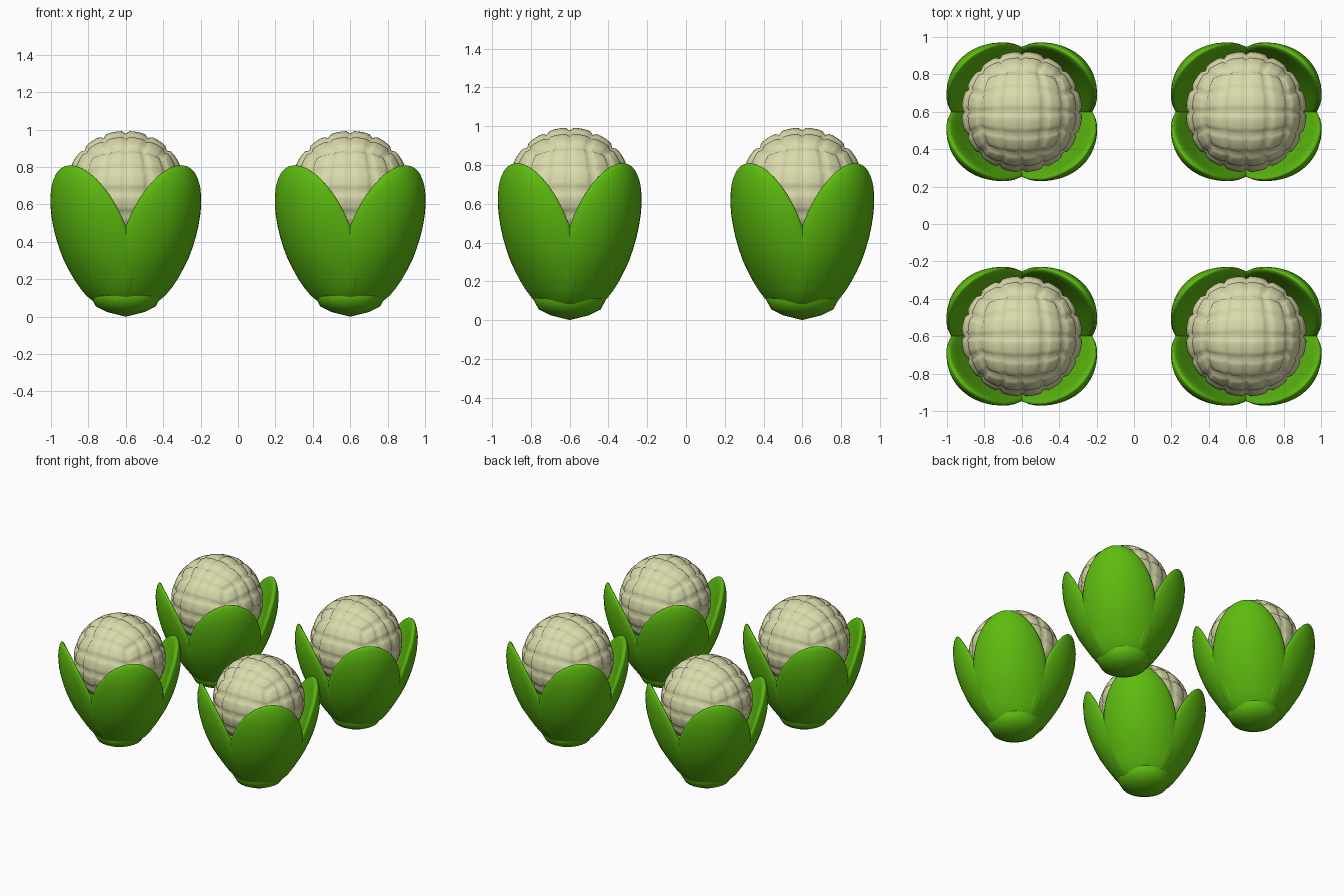
import bpy, bmesh, math
from mathutils import Vector, Matrix

if "Cube" in bpy.data.objects:
    bpy.data.objects.remove(bpy.data.objects["Cube"])


def material(name, rgb):
    m = bpy.data.materials.new(name)
    m.diffuse_color = (*rgb, 1)
    m.use_nodes = True
    m.node_tree.nodes["Principled BSDF"].inputs["Base Color"].default_value = m.diffuse_color
    return m


GREEN = material("leaf green", (0.11, 0.50, 0.005))
CREAM = material("curd cream", (0.70, 0.70, 0.41))


def finish(name, bm, mat):
    bmesh.ops.recalc_face_normals(bm, faces=bm.faces)
    me = bpy.data.meshes.new(name)
    bm.to_mesh(me)
    bm.free()
    me.materials.append(mat)
    for p in me.polygons:
        p.use_smooth = True
    ob = bpy.data.objects.new(name, me)
    bpy.context.collection.objects.link(ob)
    return ob


def interp(z, pts):
    # smooth interpolation through (z, value) points
    for (z0, r0), (z1, r1) in zip(pts, pts[1:]):
        if z <= z1:
            k = max(0, (z - z0) / (z1 - z0))
            return r0 + (r1 - r0) * k
    return pts[-1][1]


# curd: cube-sphere with 4 x 4 puffy florets on each side
def curd_mesh():
    bm = bmesh.new()
    cells, sub, radius = 4, 6, 0.325
    n = cells * sub
    for axis in range(3):
        for sign in (-1, 1):
            grid = []
            for i in range(n + 1):
                row = []
                for j in range(n + 1):
                    a, b = (math.tan((k / n - 0.5) * math.pi / 2) for k in (i, j))
                    d = Vector((0, 0, 0))
                    d[axis], d[(axis + 1) % 3], d[(axis + 2) % 3] = sign, a, b
                    u, v = (abs((k % sub) / sub * 2 - 1) for k in (i, j))
                    dent = 0.03 * (u ** 4 + v ** 4) * 0.5 + 0.03 * max(u, v) ** 12
                    row.append(bm.verts.new(d.normalized() * radius * (1 - dent)))
                grid.append(row)
            for i in range(n):
                for j in range(n):
                    bm.faces.new((grid[i][j], grid[i + 1][j],
                                  grid[i + 1][j + 1], grid[i][j + 1]))
    bmesh.ops.remove_doubles(bm, verts=bm.verts, dist=0.0005)
    bmesh.ops.translate(bm, verts=bm.verts, vec=(0, 0, 0.67))
    return bm


# leaf: thick oval, cupped around the curd and leaning outward
LEAN = [(0.04, 0.10), (0.12, 0.175), (0.2, 0.225), (0.32, 0.295), (0.45, 0.35),
        (0.58, 0.39), (0.7, 0.412), (0.82, 0.42)]


def leaf_mesh(angle):
    bm = bmesh.new()
    bmesh.ops.create_uvsphere(bm, u_segments=28, v_segments=20, radius=1)
    for v in bm.verts:
        z = 0.425 + 0.385 * v.co.z
        t = 0.27 * v.co.y
        r = interp(z, LEAN) + 0.055 * v.co.x - 1.3 * t * t
        v.co = (r, t, z)
    bmesh.ops.rotate(bm, verts=bm.verts, cent=(0, 0, 0),
                     matrix=Matrix.Rotation(angle, 3, 'Z'))
    bmesh.ops.scale(bm, verts=bm.verts, vec=(1, 0.92, 1))
    return bm


# stalk base: shallow pointed lathe under the leaves
def base_mesh():
    bm = bmesh.new()
    prof = [(0, 0), (0.1, 0.025), (0.16, 0.055), (0.19, 0.11), (0.17, 0.2), (0, 0.22)]
    vs = [bm.verts.new((r, 0, z)) for r, z in prof]
    es = [bm.edges.new(p) for p in zip(vs, vs[1:])]
    bmesh.ops.spin(bm, geom=vs + es, cent=(0, 0, 0), axis=(0, 0, 1),
                   angle=math.tau, steps=24)
    bmesh.ops.remove_doubles(bm, verts=bm.verts, dist=0.0005)
    return bm


# one vegetable, then three linked copies in a square
parts = [finish("curd", curd_mesh(), CREAM), finish("stalk_base", base_mesh(), GREEN)]
for k in range(4):
    parts.append(finish("leaf", leaf_mesh(math.radians(45 + 90 * k)), GREEN))

for i, (x, y) in enumerate([(-0.6, -0.6), (0.6, -0.6), (-0.6, 0.6), (0.6, 0.6)]):
    for p in parts:
        ob = p if i == 0 else p.copy()
        if i:
            bpy.context.collection.objects.link(ob)
        ob.location = (x, y, 0)
